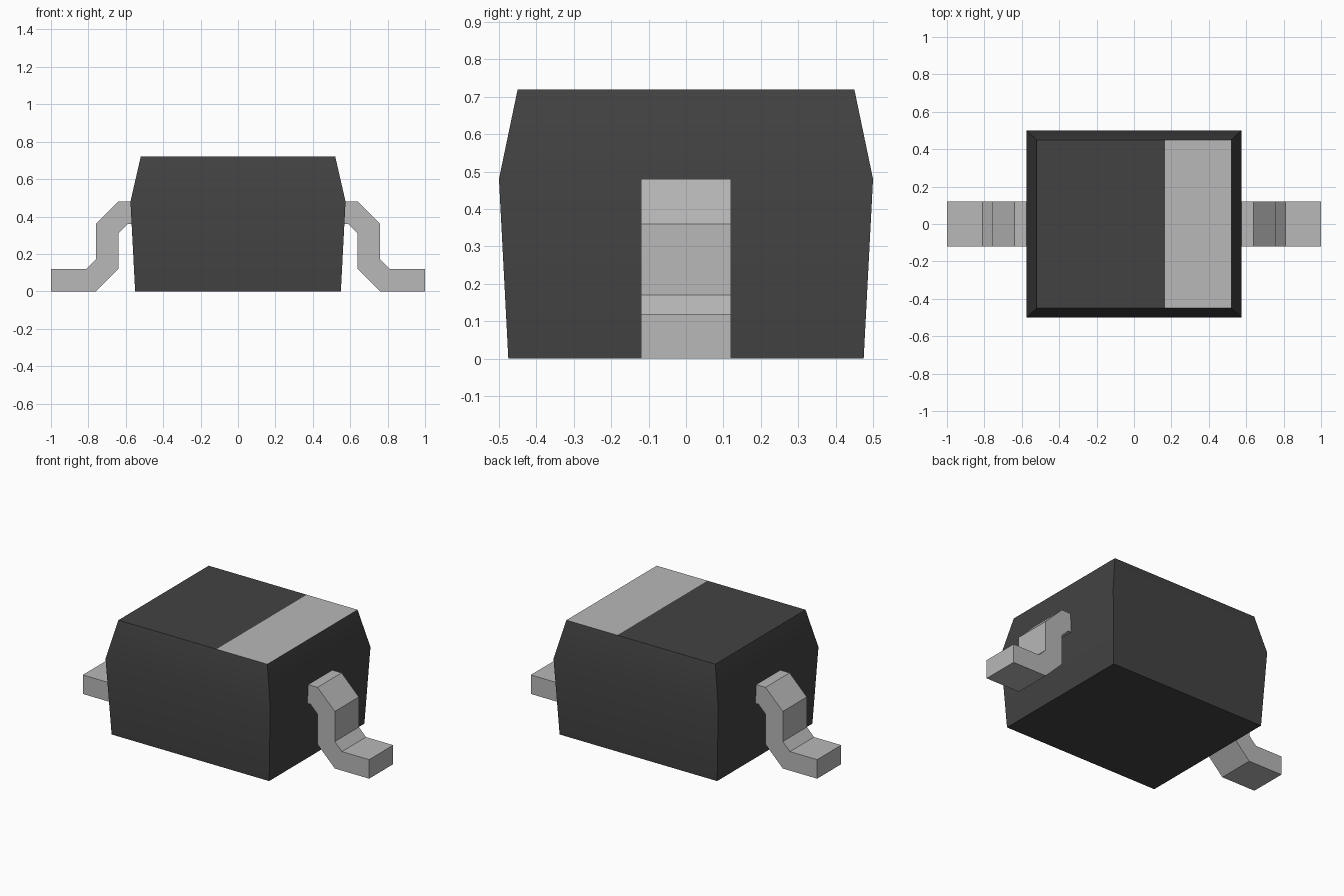
import bpy, bmesh, math

if "Cube" in bpy.data.objects:
    bpy.data.objects.remove(bpy.data.objects["Cube"], do_unlink=True)


def make_material(name, value):
    m = bpy.data.materials.new(name)
    m.use_nodes = True
    col = (value, value, value, 1)
    m.diffuse_color = col
    m.node_tree.nodes["Principled BSDF"].inputs["Base Color"].default_value = col
    return m


dark = make_material("dark grey plastic", 0.055)
light = make_material("light grey metal", 0.48)


def make_object(name, bm, materials):
    bmesh.ops.recalc_face_normals(bm, faces=bm.faces)
    mesh = bpy.data.meshes.new(name)
    bm.to_mesh(mesh)
    bm.free()
    for m in materials:
        mesh.materials.append(m)
    ob = bpy.data.objects.new(name, mesh)
    bpy.context.collection.objects.link(ob)
    return ob


# Body: three stacked rectangles, widest at the parting line
bm = bmesh.new()
rings = []
for hx, hy, z in ((0.55, 0.475, 0), (0.575, 0.5, 0.48), (0.52, 0.45, 0.72)):
    rings.append([bm.verts.new((sx * hx, sy * hy, z))
                  for sx, sy in ((-1, -1), (1, -1), (1, 1), (-1, 1))])
for low, high in zip(rings, rings[1:]):
    for i in range(4):
        j = (i + 1) % 4
        bm.faces.new((low[i], low[j], high[j], high[i]))
bm.faces.new(rings[0][::-1])
top = bm.faces.new(rings[-1])

# Polarity band: cut the top face and colour the +x portion
bmesh.ops.bisect_plane(bm, geom=[top, *top.edges, *top.verts],
                       plane_co=(0.165, 0, 0), plane_no=(1, 0, 0))
for f in bm.faces:
    c = f.calc_center_median()
    if c.z > 0.719 and c.x > 0.165:
        f.material_index = 1
body = make_object("body", bm, (dark, light))
bpy.ops.object.select_all(action='DESELECT')
body.select_set(True)
bpy.context.view_layer.objects.active = body
bpy.ops.object.shade_smooth_by_angle(angle=math.radians(30))

# Leads: bent strip profile extruded across y, one on each side
profile = [(1, 0), (1, 0.12), (0.81, 0.12), (0.76, 0.17), (0.76, 0.36),
           (0.64, 0.48), (0.55, 0.48), (0.55, 0.36), (0.59, 0.36),
           (0.64, 0.31), (0.64, 0.12), (0.76, 0)]
for side, name in ((1, "left_lead"), (-1, "right_lead")):
    bm = bmesh.new()
    face = bm.faces.new([bm.verts.new((side * x, -0.12, z)) for x, z in profile])
    new = bmesh.ops.extrude_face_region(bm, geom=[face])["geom"]
    bmesh.ops.translate(bm, vec=(0, 0.24, 0),
                        verts=[g for g in new if isinstance(g, bmesh.types.BMVert)])
    make_object(name, bm, (light,))
